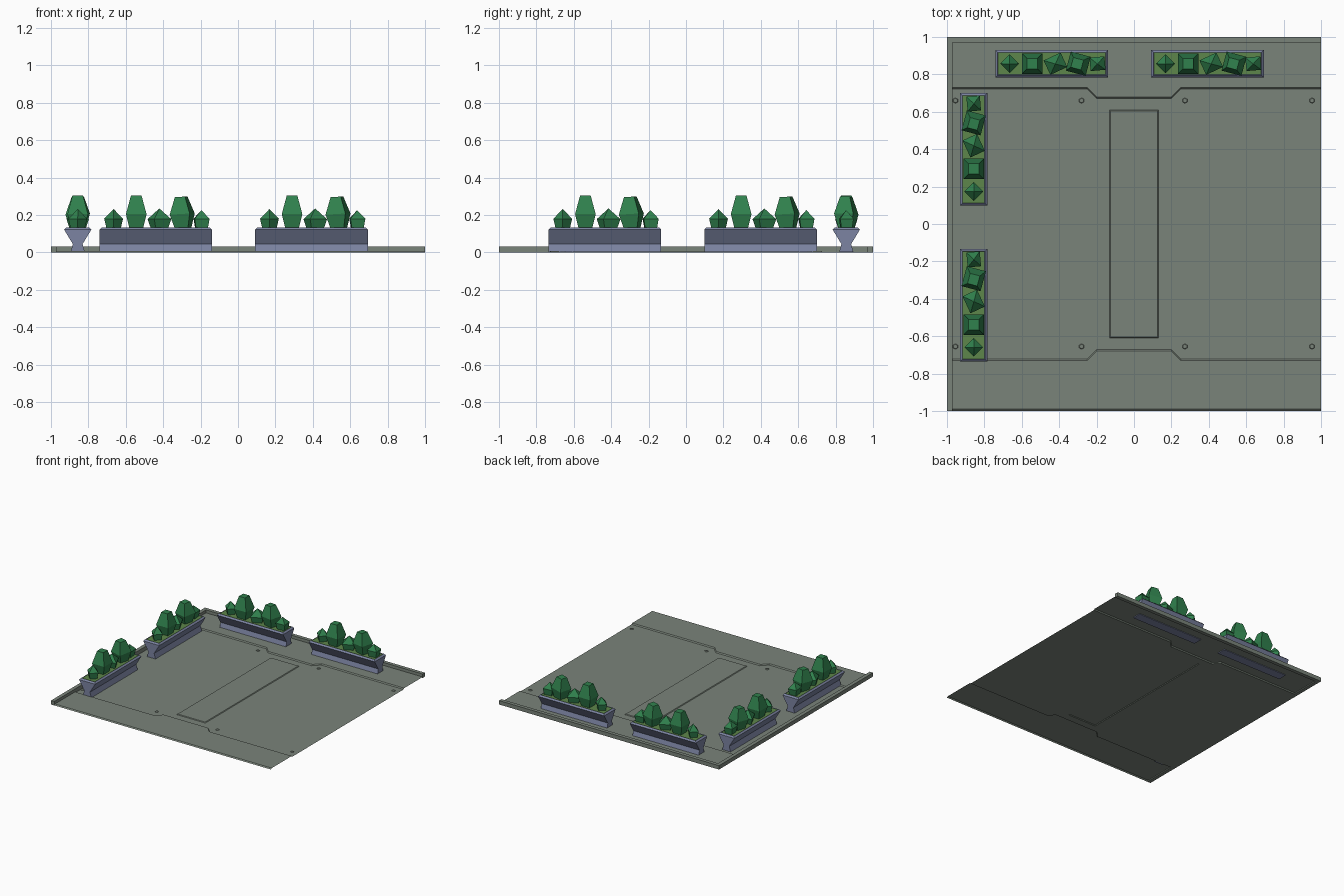
import bpy, bmesh, math
from mathutils import Vector

if "Cube" in bpy.data.objects:
    bpy.data.objects.remove(bpy.data.objects["Cube"])


def material(name, rgb):
    m = bpy.data.materials.new(name)
    m.diffuse_color = (*rgb, 1)
    m.use_nodes = True
    m.node_tree.nodes["Principled BSDF"].inputs["Base Color"].default_value = m.diffuse_color
    return m


STONE = material("grey green stone", (0.195, 0.23, 0.195))
PLANTER = material("slate blue", (0.20, 0.23, 0.36))
SOIL = material("grass green", (0.11, 0.24, 0.07))
LEAF = material("dark leaf green", (0.030, 0.22, 0.075))


def make(name, bm, mat, loc=(0, 0, 0), rot=0.0, recalc=True):
    if recalc:
        bmesh.ops.recalc_face_normals(bm, faces=bm.faces)
    me = bpy.data.meshes.new(name)
    bm.to_mesh(me)
    bm.free()
    me.materials.append(mat)
    ob = bpy.data.objects.new(name, me)
    ob.location = loc
    ob.rotation_euler = (0, 0, rot)
    bpy.context.collection.objects.link(ob)
    return ob


def face(bm, pts):
    """Add a face, wound so that it looks upward."""
    f = bm.faces.new([bm.verts.new(p) for p in pts])
    f.normal_update()
    if f.normal.z < 0:
        f.normal_flip()


def loft(bm, rings, cap_bottom=True, cap_top=True):
    """Skin a stack of point rings that all have the same point count."""
    vs = [[bm.verts.new(p) for p in r] for r in rings]
    n = len(vs[0])
    for a, b in zip(vs, vs[1:]):
        for i in range(n):
            j = (i + 1) % n
            bm.faces.new((a[i], a[j], b[j], b[i]))
    if cap_bottom:
        bm.faces.new(vs[0][::-1])
    if cap_top:
        bm.faces.new(vs[-1])


def rect(hx, hy, z):
    return [(-hx, -hy, z), (hx, -hy, z), (hx, hy, z), (-hx, hy, z)]


def box(name, lo, hi, mat):
    bm = bmesh.new()
    loft(bm, [[(lo[0], lo[1], z), (hi[0], lo[1], z), (hi[0], hi[1], z), (lo[0], hi[1], z)]
              for z in (lo[2], hi[2])])
    return make(name, bm, mat)


# --- Floor: low middle, raised front and back strips, raised centre panel ---
H, P, S = 0.008, 0.005, 0.008
PX, PY = 0.13, 0.61
bm = bmesh.new()
for s in (-1, 1):
    seam = [(-0.97, 0.722), (-0.25, 0.722), (-0.2, 0.672), (0.2, 0.672), (0.25, 0.722), (1, 0.722)]
    seam = [(x, s * y) for x, y in seam]
    upper = [(x, y + s * S) for x, y in seam]
    edge = s * (0.99 if s < 0 else 0.97)
    # strip and the slope down to the middle
    face(bm, [(x, y, H) for x, y in upper] + [(1, edge, H), (-0.97, edge, H)])
    for i in range(5):
        face(bm, [(*seam[i], 0), (*seam[i + 1], 0), (*upper[i + 1], H), (*upper[i], H)])
    # low floor beside the centre panel
    xe = 1 if s > 0 else -0.97
    face(bm, [(xe, -0.722, 0), (s * 0.25, -0.722, 0), (s * 0.2, -0.672, 0), (s * PX, -0.672, 0),
              (s * PX, 0.672, 0), (s * 0.2, 0.672, 0), (s * 0.25, 0.722, 0), (xe, 0.722, 0)])
    face(bm, [(-PX, s * PY, 0), (PX, s * PY, 0), (PX, s * 0.672, 0), (-PX, s * 0.672, 0)])
# front lip
face(bm, [(-0.97, -0.99, H), (1, -0.99, H), (1, -1, 0), (-0.97, -1, 0)])
# centre panel with sloped edges
lo, hi = rect(PX, PY, 0), rect(PX - 0.005, PY - 0.005, P)
face(bm, hi)
for i in range(4):
    j = (i + 1) % 4
    face(bm, [lo[i], lo[j], hi[j], hi[i]])
make("floor", bm, STONE, recalc=False)

# --- Kerbs along the left and back edges ---
box("left_kerb", (-1, -1, 0), (-0.97, 1, 0.032), STONE)
box("back_kerb", (-0.97, 0.97, 0), (1, 1, 0.032), STONE)

# --- Floor bolts ---
for x in (-0.955, -0.28, 0.272, 0.952):
    for y in (-0.655, 0.66):
        bm = bmesh.new()
        bmesh.ops.create_cone(bm, cap_ends=True, segments=6, radius1=0.015, radius2=0.012, depth=0.004)
        make("bolt", bm, STONE, (x, y, 0.003))

# --- Shrubs: (offset, turn, scale in y, tilt, rings of (z, half width)) ---
SMALL = [(0.12, 0.036), (0.18, 0.05), (0.232, 0.001)]
TALL = [(0.12, 0.034), (0.205, 0.055), (0.305, 0.028)]
SHRUBS = [
    (-0.225, 45, 0.71, 0, SMALL),
    (-0.104, 0, 1.0, 0, TALL),
    (0.02, 25, 0.85, 0, [(0.12, 0.034), (0.178, 0.05), (0.235, 0.001)]),
    (0.142, -15, 0.96, 0.06, [(0.12, 0.034), (0.205, 0.055), (0.297, 0.028)]),
    (0.245, 5, 0.9, 0, [(0.12, 0.03), (0.18, 0.04), (0.226, 0.001)]),
]


def planter(loc, rot):
    L, W = 0.301, 0.073
    # hourglass trough with bevelled rim and sunken top
    bm = bmesh.new()
    loft(bm, [rect(L, 0.038, 0.002), rect(L, 0.026, 0.045), rect(L, W, 0.122),
              rect(L - 0.012, W - 0.012, 0.134), rect(L - 0.015, W - 0.015, 0.127)])
    make("planter_trough", bm, PLANTER, loc, rot)
    # planting bed
    bm = bmesh.new()
    loft(bm, [rect(L - 0.014, W - 0.014, 0.124), rect(L - 0.014, W - 0.014, 0.130)])
    make("planting_bed", bm, SOIL, loc, rot)
    # faceted shrubs
    for u, turn, k, tilt, prof in SHRUBS:
        a = math.radians(turn)
        size = 0.71 if turn == 45 else k
        rings = []
        for z, r in prof:
            ring = []
            for x, y, _ in rect(r, r, z):
                x, y = (x * size, y * size) if turn == 45 else (x, y * k)
                ring.append((u + x * math.cos(a) - y * math.sin(a) - tilt * (z - 0.2),
                             x * math.sin(a) + y * math.cos(a), z + tilt * x))
            rings.append(ring)
        bm = bmesh.new()
        loft(bm, rings)
        bmesh.ops.remove_doubles(bm, verts=bm.verts, dist=0.004)
        make("shrub", bm, LEAF, loc, rot)


# --- Two planters along the back, two along the left ---
for c in (-0.44, 0.393):
    planter((c, 0.857, 0), 0)
    planter((-0.857, c + 0.006, 0), math.pi / 2)
